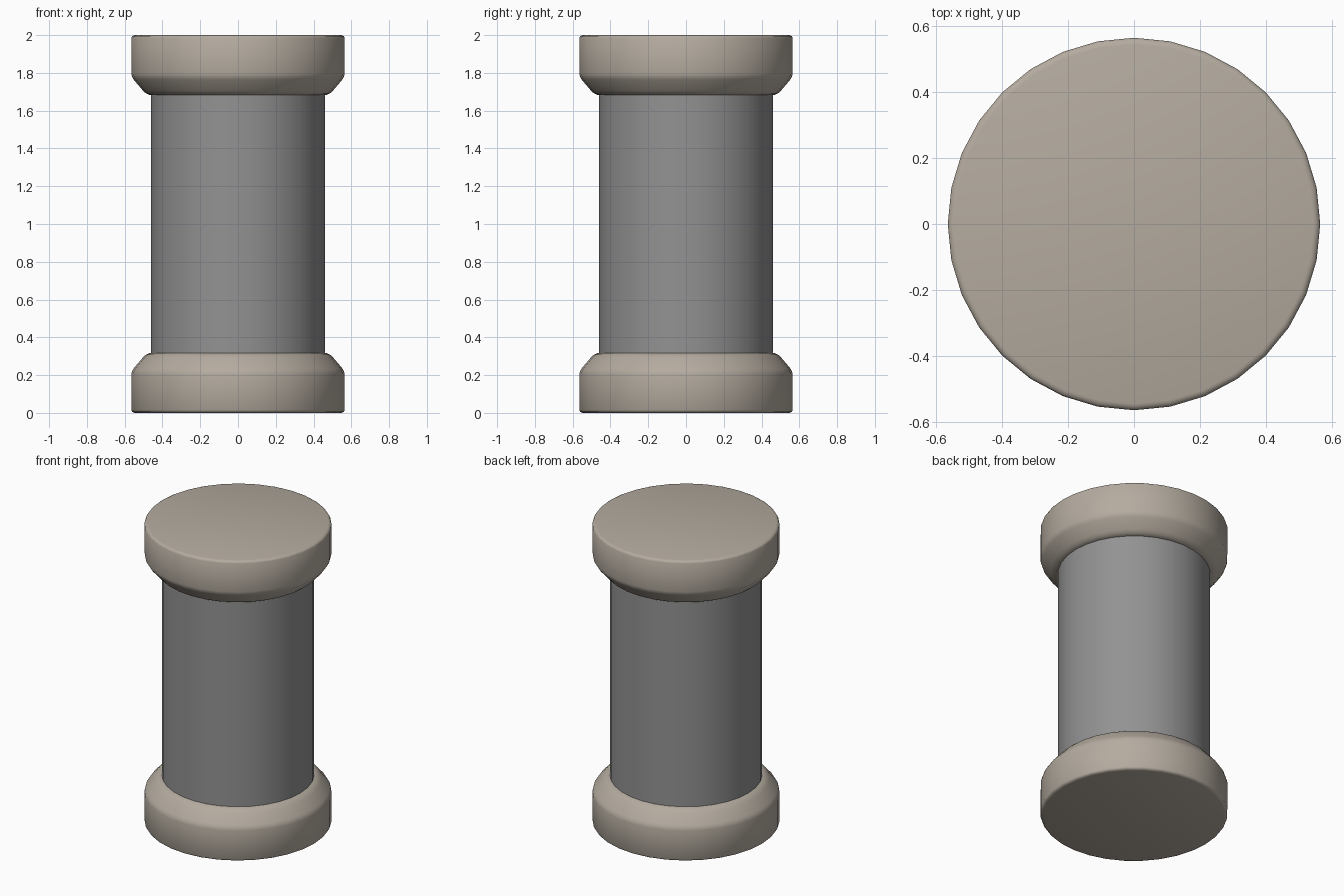
import bpy, bmesh, math

if "Cube" in bpy.data.objects:
    bpy.data.objects.remove(bpy.data.objects["Cube"])

SIDES = 32


def material(name, color):
    m = bpy.data.materials.new(name)
    m.diffuse_color = (*color, 1)
    m.use_nodes = True
    m.node_tree.nodes["Principled BSDF"].inputs["Base Color"].default_value = m.diffuse_color
    return m


def lathe(name, profile, mat):
    """Closed solid of revolution from (radius, z) points, bottom to top."""
    bm = bmesh.new()
    rings = []
    for r, z in profile:
        rings.append([bm.verts.new((r * math.cos(2 * math.pi * i / SIDES),
                                    r * math.sin(2 * math.pi * i / SIDES), z))
                      for i in range(SIDES)])
    for a, b in zip(rings, rings[1:]):
        for i in range(SIDES):
            j = (i + 1) % SIDES
            bm.faces.new((a[i], a[j], b[j], b[i]))
    bm.faces.new(rings[0][::-1])
    bm.faces.new(rings[-1])
    bmesh.ops.recalc_face_normals(bm, faces=bm.faces)
    me = bpy.data.meshes.new(name)
    bm.to_mesh(me)
    bm.free()
    me.materials.append(mat)
    ob = bpy.data.objects.new(name, me)
    bpy.context.collection.objects.link(ob)
    bpy.ops.object.select_all(action='DESELECT')
    ob.select_set(True)
    bpy.context.view_layer.objects.active = ob
    bpy.ops.object.shade_smooth_by_angle(angle=math.radians(50))
    return ob


stone = material("warm_stone", (0.46, 0.41, 0.35))
grey = material("mid_grey", (0.29, 0.29, 0.29))

# End collar: tiny rounded foot, straight wall, rounded chamfer
collar = [(0.545, 0.0), (0.552, 0.002), (0.560, 0.006), (0.565, 0.015), (0.565, 0.205),
          (0.561, 0.221), (0.552, 0.236), (0.503, 0.294),
          (0.488, 0.308), (0.470, 0.316), (0.445, 0.319)]
lathe("base_collar", collar, stone)
lathe("top_collar", [(r, 2 - z) for r, z in reversed(collar)], stone)

# Shaft between the collars
lathe("shaft", [(0.46, 0.29), (0.46, 1.71)], grey)
